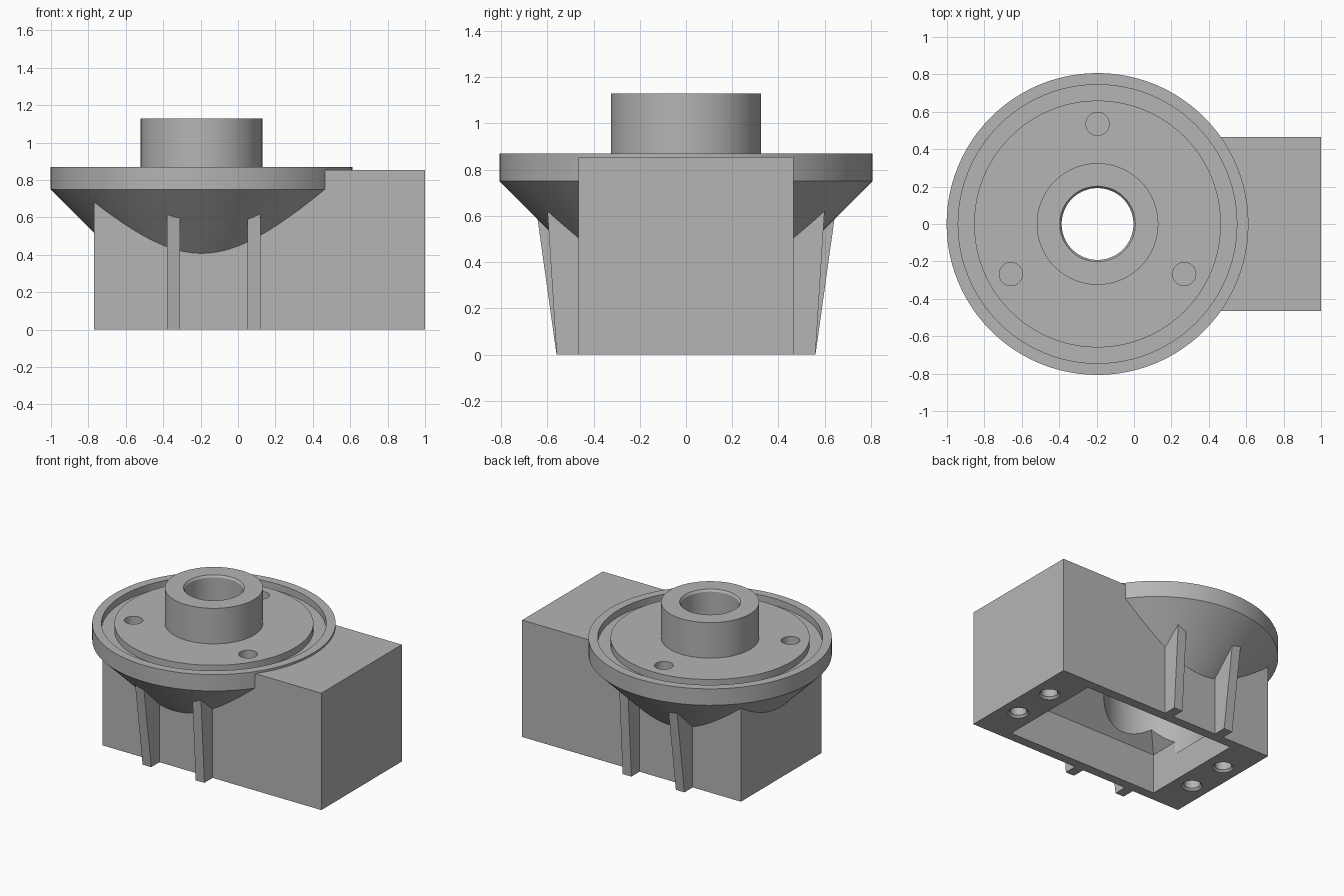
import bpy, bmesh, math

if "Cube" in bpy.data.objects:
    bpy.data.objects.remove(bpy.data.objects["Cube"])

CX = -0.195   # axis of the round flange
SEG = 96


def finish(name, bm):
    bmesh.ops.recalc_face_normals(bm, faces=bm.faces)
    me = bpy.data.meshes.new(name)
    bm.to_mesh(me)
    bm.free()
    ob = bpy.data.objects.new(name, me)
    bpy.context.collection.objects.link(ob)
    return ob


def lathe(name, profile, x=CX, y=0.0, ring=False, seg=SEG):
    """Revolve (radius, z) points; capped solid, or a closed ring."""
    bm = bmesh.new()
    loops = [[bm.verts.new((x + r * math.cos(2 * math.pi * i / seg),
                            y + r * math.sin(2 * math.pi * i / seg), z))
              for i in range(seg)] for r, z in profile]
    pairs = list(zip(loops, loops[1:]))
    if ring:
        pairs.append((loops[-1], loops[0]))
    else:
        bm.faces.new(loops[0])
        bm.faces.new(loops[-1])
    for a, b in pairs:
        for i in range(seg):
            j = (i + 1) % seg
            bm.faces.new((a[i], a[j], b[j], b[i]))
    return finish(name, bm)


def hull(name, points):
    bm = bmesh.new()
    for p in points:
        bm.verts.new(p)
    bmesh.ops.convex_hull(bm, input=bm.verts[:])
    bmesh.ops.dissolve_limit(bm, angle_limit=0.001, verts=bm.verts[:], edges=bm.edges[:])
    return finish(name, bm)


def block(name, x0, x1, y0, y1, z0, z1):
    return hull(name, [(x, y, z) for x in (x0, x1) for y in (y0, y1) for z in (z0, z1)])


# Rectangular base block
body = block("mounting_base", -0.77, 1.0, -0.465, 0.465, 0, 0.855)

# Conical flange with central boss
adds = [lathe("flange", [(0.457, 0.4), (0.807, 0.75), (0.807, 0.87),
                         (0.325, 0.87), (0.325, 1.13)])]

# Tapered support ribs on both long sides (x range, slope of outer face)
for x0, x1, slope in ((-0.38, -0.31, 0.14), (0.05, 0.12, 0.063)):
    for s in (-1, 1):
        adds.append(hull("rib", [(x, s * y, z) for x in (x0, x1)
                                 for y, z in ((0.43, 0), (0.56, 0),
                                              (0.56 + slope * 0.68, 0.68), (0.43, 0.68))]))

# Ring groove, bore with chamfered mouth, and lower counterbore
cuts = [
    lathe("groove", [(0.66, 0.82), (0.745, 0.82), (0.745, 0.95), (0.66, 0.95)], ring=True),
    lathe("bore", [(0.35, 0.2), (0.35, 0.72), (0.192, 0.72), (0.192, 1.115),
                   (0.202, 1.13), (0.202, 1.2)]),
]

# Underside pocket with a hipped roof
px0, px1, py, pz = -0.5, 0.73, 0.395, 0.29
cuts.append(hull("pocket", [(x, y, z) for x in (px0, px1) for y in (-py, py)
                            for z in (-0.1, pz)]
                 + [(px0 + py, 0, pz + py), (px1 - py, 0, pz + py)]))

# Three blind holes in the flange
for k in range(3):
    a = math.radians(90 + 120 * k)
    cuts.append(lathe("flange_hole", [(0.062, 0.76), (0.062, 0.95)],
                      CX + 0.535 * math.cos(a), 0.535 * math.sin(a), seg=48))

# Four chamfered screw holes in the underside
for x in (-0.637, 0.867):
    for y in (-0.16, 0.16):
        cuts.append(lathe("screw_hole", [(0.07, -0.1), (0.07, 0), (0.055, 0.015),
                                         (0.055, 0.3)], x, y, seg=48))

# Combine everything into one solid
for ops, kind in ((adds, 'UNION'), (cuts, 'DIFFERENCE')):
    for ob in ops:
        m = body.modifiers.new(ob.name, 'BOOLEAN')
        m.operation = kind
        m.solver = 'EXACT'
        m.object = ob
        ob.hide_render = True
bpy.context.view_layer.update()
dg = bpy.context.evaluated_depsgraph_get()
mesh = bpy.data.meshes.new_from_object(body.evaluated_get(dg))
body.modifiers.clear()
body.data = mesh
for ob in adds + cuts:
    bpy.data.objects.remove(ob)

# Single grey finish
mat = bpy.data.materials.new("plain_grey")
mat.diffuse_color = (0.46, 0.46, 0.46, 1)
mat.use_nodes = True
mat.node_tree.nodes["Principled BSDF"].inputs["Base Color"].default_value = mat.diffuse_color
mesh.materials.clear()
mesh.materials.append(mat)
for p in mesh.polygons:
    p.material_index = 0

bpy.ops.object.select_all(action='DESELECT')
body.select_set(True)
bpy.context.view_layer.objects.active = body
bpy.ops.object.shade_smooth_by_angle(angle=math.radians(25))
